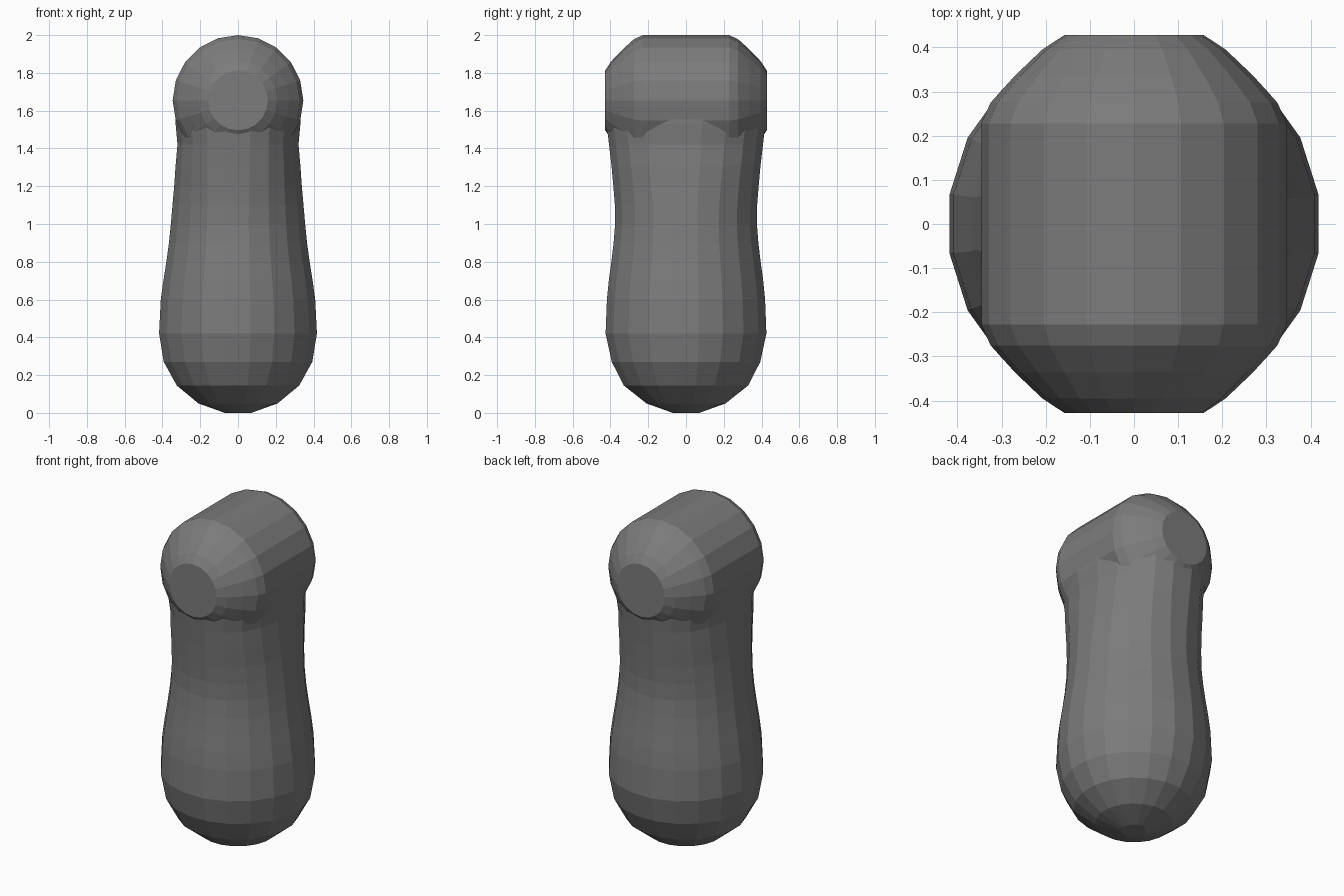
import bpy, bmesh
from math import cos, sin, pi, copysign

if "Cube" in bpy.data.objects:
    bpy.data.objects.remove(bpy.data.objects["Cube"])


def loft(name, rings):
    """Skin a list of equal-length point rings and cap both ends."""
    bm = bmesh.new()
    loops = [[bm.verts.new(p) for p in ring] for ring in rings]
    n = len(loops[0])
    for a, b in zip(loops, loops[1:]):
        for i in range(n):
            j = (i + 1) % n
            bm.faces.new((a[i], a[j], b[j], b[i]))
    bm.faces.new(loops[0])
    bm.faces.new(loops[-1])
    bmesh.ops.recalc_face_normals(bm, faces=bm.faces)
    mesh = bpy.data.meshes.new(name)
    bm.to_mesh(mesh)
    bm.free()
    obj = bpy.data.objects.new(name, mesh)
    bpy.context.collection.objects.link(obj)
    return obj


def oval(hx, hy, z, e, n=20):
    """Horizontal superellipse ring; e = 2 is a plain ellipse."""
    pts = []
    for i in range(n):
        a = 2 * pi * (i + 0.5) / n
        c, s = cos(a), sin(a)
        c, s = (copysign(abs(v) ** (2 / e), v) for v in (c, s))
        pts.append((hx * c, hy * s, z))
    return pts


# Body: round bulb at the base, slight waist, widening to the cross bar
profile = [  # half width x, half depth y, height, squareness
    (0.07, 0.07, 0.0, 2), (0.212, 0.212, 0.05, 2), (0.328, 0.333, 0.145, 2),
    (0.398, 0.398, 0.27, 2), (0.423, 0.431, 0.42, 2), (0.414, 0.424, 0.6, 2),
    (0.4, 0.414, 0.7, 2), (0.384, 0.4, 0.8, 2), (0.37, 0.388, 0.9, 2),
    (0.36, 0.38, 1.0, 2), (0.351, 0.381, 1.1, 2.05), (0.342, 0.389, 1.2, 2.1),
    (0.334, 0.399, 1.31, 2.2), (0.324, 0.412, 1.42, 2.25),
    (0.334, 0.425, 1.53, 2.3), (0.335, 0.424, 1.64, 2.2)]
body = loft("handle_body", [oval(*p) for p in profile])

# Cross bar: horizontal drum along y with rounded ends
half = [(0.158, 0.428), (0.208, 0.395), (0.27, 0.336), (0.325, 0.275), (0.346, 0.228)]
bar_profile = [(r, -y) for r, y in half] + [(r, y) for r, y in reversed(half)]
N = 20
bar = loft("cross_bar", [
    [(r * cos(2 * pi * i / N), y, 1.654 + r * sin(2 * pi * i / N)) for i in range(N)]
    for r, y in bar_profile])

# Fuse both into a single skin
mod = body.modifiers.new("fuse", 'BOOLEAN')
mod.operation = 'UNION'
mod.solver = 'EXACT'
mod.object = bar
bpy.context.view_layer.objects.active = body
body.select_set(True)
bpy.ops.object.modifier_apply(modifier=mod.name)
bpy.data.objects.remove(bar, do_unlink=True)

# Dark grey finish, flat facets
dark = bpy.data.materials.new("dark_grey")
dark.diffuse_color = (0.2, 0.2, 0.2, 1)
dark.use_nodes = True
dark.node_tree.nodes["Principled BSDF"].inputs["Base Color"].default_value = dark.diffuse_color
body.data.materials.clear()
body.data.materials.append(dark)
